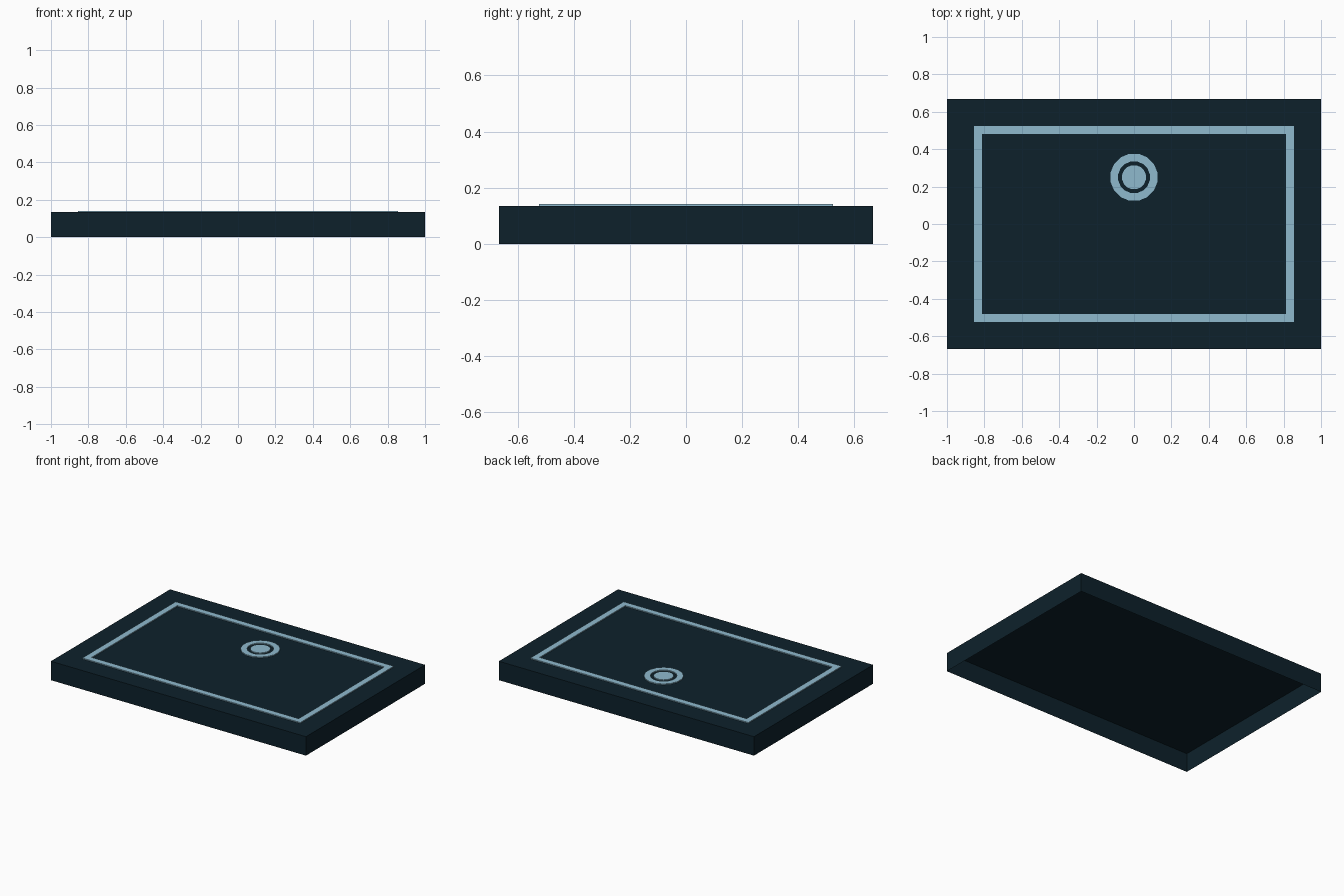
import bpy, bmesh, math

if "Cube" in bpy.data.objects:
    bpy.data.objects.remove(bpy.data.objects["Cube"], do_unlink=True)

TOP, RAISED = 0.134, 0.141      # heights of the slab and of its markings
SPOT_Y = 0.25                   # centre of the round marking


def material(name, rgb):
    m = bpy.data.materials.new(name)
    m.use_nodes = True
    m.diffuse_color = (*rgb, 1)
    m.node_tree.nodes["Principled BSDF"].inputs["Base Color"].default_value = (*rgb, 1)
    return m


dark = material("dark navy", (0.004, 0.0152, 0.0242))
blue = material("pale blue", (0.275, 0.491, 0.617))


def rectangle(hx, hy):
    return [(-hx, -hy), (hx, -hy), (hx, hy), (-hx, hy)]


def circle(radius, sides=16):
    steps = [(i + 0.5) * math.tau / sides for i in range(sides)]
    return [(radius * math.cos(a), SPOT_Y + radius * math.sin(a)) for a in steps]


def plate(name, outer, z0, z1, mat, inner=None):
    """Bottomless prism over an outline, with an optional matching hole."""
    bm = bmesh.new()
    n = len(outer)

    def loop(points, z):
        return [bm.verts.new((x, y, z)) for x, y in points]

    def band(a, b):
        for i in range(n):
            j = (i + 1) % n
            bm.faces.new((a[i], a[j], b[j], b[i]))

    rim = loop(outer, z1)
    band(loop(outer, z0), rim)
    if inner:
        hole = loop(inner, z1)
        band(rim, hole)
        band(hole, loop(inner, z0))
    else:
        bm.faces.new(rim)
    mesh = bpy.data.meshes.new(name)
    bm.to_mesh(mesh)
    bm.free()
    mesh.materials.append(mat)
    obj = bpy.data.objects.new(name, mesh)
    bpy.context.collection.objects.link(obj)
    return obj


# Hollow slab, open underneath
plate("slab", rectangle(1, 0.667), 0, TOP, dark)

# Raised markings on top
plate("border_frame", rectangle(0.855, 0.523), TOP, RAISED, blue, rectangle(0.812, 0.48))
plate("spot_ring", circle(0.128), TOP, RAISED, blue, circle(0.086))
plate("spot_disc", circle(0.065), TOP, RAISED, blue)
